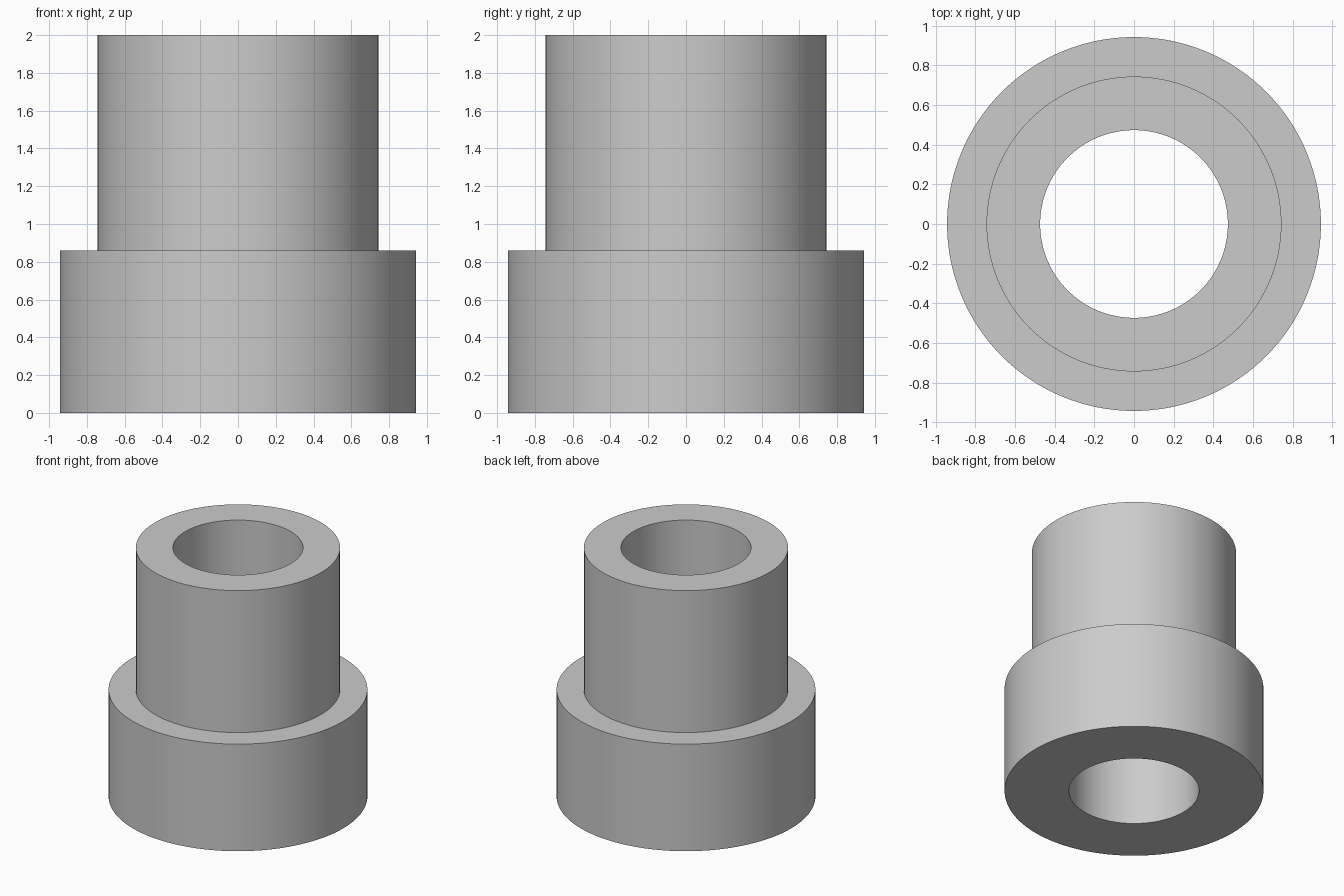
import bpy, bmesh, math

cube = bpy.data.objects.get("Cube")
if cube:
    bpy.data.objects.remove(cube, do_unlink=True)

GREY = (0.6, 0.6, 0.6, 1.0)
SEGMENTS = 128
BORE, SLEEVE, COLLAR = 0.473, 0.743, 0.942   # radii
STEP, TOP = 0.86, 2.0                        # heights

mat = bpy.data.materials.new("plain grey")
mat.use_nodes = True
mat.diffuse_color = GREY
mat.node_tree.nodes["Principled BSDF"].inputs["Base Color"].default_value = GREY

# Closed wall section: collar, step, sleeve, then the through bore
profile = [(BORE, 0), (COLLAR, 0), (COLLAR, STEP),
           (SLEEVE, STEP), (SLEEVE, TOP), (BORE, TOP)]

# Revolve the section around the z axis
bm = bmesh.new()
verts = [bm.verts.new((r, 0, z)) for r, z in profile]
edges = [bm.edges.new((a, b)) for a, b in zip(verts, verts[1:] + verts[:1])]
bmesh.ops.spin(bm, geom=verts + edges, cent=(0, 0, 0), axis=(0, 0, 1),
               angle=math.tau, steps=SEGMENTS, use_merge=True)
bmesh.ops.remove_doubles(bm, verts=bm.verts, dist=1e-5)
bmesh.ops.recalc_face_normals(bm, faces=bm.faces)

mesh = bpy.data.meshes.new("stepped_bushing")
bm.to_mesh(mesh)
bm.free()
mesh.materials.append(mat)
bushing = bpy.data.objects.new("stepped_bushing", mesh)
bpy.context.collection.objects.link(bushing)

# Smooth walls with crisp rims
bpy.ops.object.select_all(action='DESELECT')
bushing.select_set(True)
bpy.context.view_layer.objects.active = bushing
bpy.ops.object.shade_smooth_by_angle(angle=math.radians(30))
